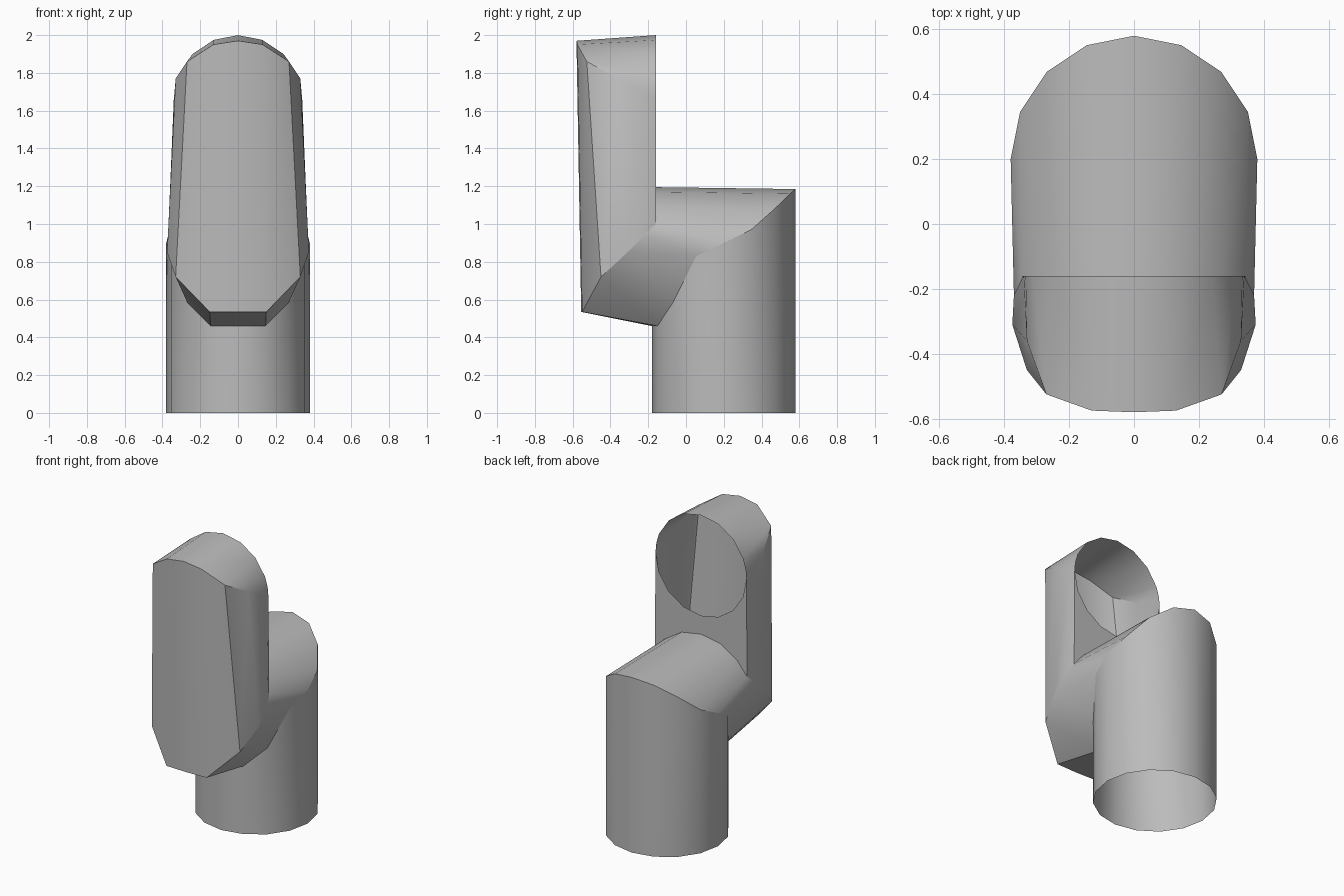
import bpy
import bmesh
from math import sin, cos, radians
from mathutils import Vector

cube = bpy.data.objects.get("Cube")
if cube:
    bpy.data.objects.remove(cube)

grey = bpy.data.materials.new("plain grey")
grey.use_nodes = True
grey.diffuse_color = (0.5, 0.5, 0.5, 1)
grey.node_tree.nodes["Principled BSDF"].inputs["Base Color"].default_value = (0.5, 0.5, 0.5, 1)


def half_shell(name, strips, panels=()):
    """Loft pairs of half rings, add flat panels, and mirror across x."""
    bm = bmesh.new()
    for ring_a, ring_b in strips:
        for a, b, c, d in zip(ring_a, ring_a[1:], ring_b[1:], ring_b):
            corners = []
            for p in (a, b, c, d):
                if p not in corners:
                    corners.append(p)
            if len(corners) > 2:
                bm.faces.new([bm.verts.new(p) for p in corners])
    for panel in panels:
        bm.faces.new([bm.verts.new(p) for p in panel])
    bmesh.ops.remove_doubles(bm, verts=bm.verts, dist=0.0005)
    geom = bm.verts[:] + bm.edges[:] + bm.faces[:]
    bmesh.ops.mirror(bm, geom=geom, axis="X", merge_dist=0.0005)
    bmesh.ops.recalc_face_normals(bm, faces=bm.faces)
    mesh = bpy.data.meshes.new(name)
    bm.to_mesh(mesh)
    bm.free()
    mesh.materials.append(grey)
    obj = bpy.data.objects.new(name, mesh)
    bpy.context.collection.objects.link(obj)
    bpy.ops.object.select_all(action="DESELECT")
    obj.select_set(True)
    bpy.context.view_layer.objects.active = obj
    bpy.ops.object.shade_smooth_by_angle(angle=radians(32))
    return obj


def mouth(angle):
    """Point on the round opening at the top of the upright."""
    a = radians(angle)
    return Vector((0.34 * cos(a) if abs(angle) < 90 else 0, -0.16, 1.66 + 0.34 * sin(a)))


# Rear riser: round foot and slanted upper joint
foot = [Vector((0.38 * sin(radians(22.5 * i)) if i % 8 else 0,
                0.2 - 0.38 * cos(radians(22.5 * i)), 0)) for i in range(9)]
joint_z = (0.46, 0.46, 0.585, 0.83, 0.9, 0.97, 1.08, 1.16, 1.185)
joint = [Vector((p.x, p.y, z)) for p, z in zip(foot, joint_z)]
half_shell("riser_tube", [(foot, joint)])

# Cross tube: lower part runs to the front wall, upper part stops at the back wall
elbow = [Vector(p) for p in (
    (0, -0.555, 0.535), (0.15, -0.55, 0.535), (0.33, -0.45, 0.72),
    (0.375, -0.31, 0.85), (0.37, -0.22, 0.94), (0.345, -0.16, 1.0),
    (0.27, -0.16, 1.09), (0.145, -0.16, 1.17), (0, -0.16, 1.195))]
half_shell("cross_tube", [(joint, elbow)])

# Front upright: front and side walls, arched top, back wall below the opening
crown = [Vector(p) for p in (
    (0, -0.58, 1.97), (0.13, -0.575, 1.95), (0.27, -0.525, 1.86),
    (0.33, -0.36, 1.77), (0.337, -0.22, 1.69))] + [mouth(0)]
arch = [mouth(a) for a in (90, 67.5, 45, 22.5, 11, 0)]
back_wall = elbow[5:] + [mouth(a) for a in (-90, -67.5, -45, -22.5, 0)]
half_shell("upright_tube", [(elbow[:6], crown), (crown, arch)], [back_wall])
